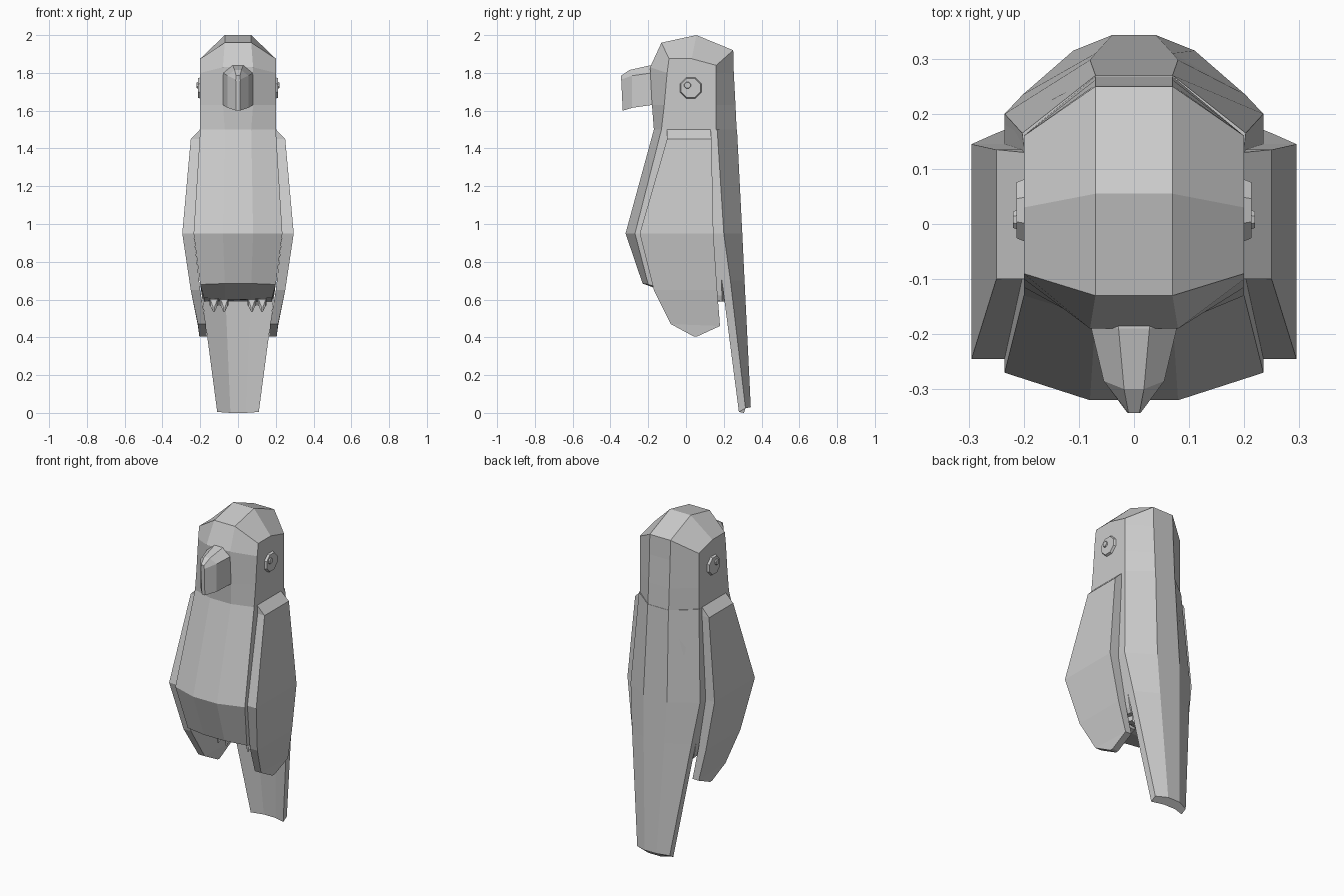
import bpy, bmesh
from math import cos, sin, pi

if "Cube" in bpy.data.objects:
    bpy.data.objects.remove(bpy.data.objects["Cube"])


def loft(name, rings, caps=(True, True)):
    """Skin closed rings with equal point counts into one solid."""
    bm = bmesh.new()
    vs = [[bm.verts.new(p) for p in r] for r in rings]
    n = len(rings[0])
    for a, b in zip(vs, vs[1:]):
        for i in range(n):
            j = (i + 1) % n
            bm.faces.new((a[i], a[j], b[j], b[i]))
    if caps[0]:
        bm.faces.new(vs[0])
    if caps[1]:
        bm.faces.new(vs[-1])
    bmesh.ops.remove_doubles(bm, verts=bm.verts, dist=0.0005)
    bmesh.ops.recalc_face_normals(bm, faces=bm.faces)
    me = bpy.data.meshes.new(name)
    bm.to_mesh(me)
    bm.free()
    ob = bpy.data.objects.new(name, me)
    bpy.context.collection.objects.link(ob)
    return ob


def sym(half):
    """Complete a right-hand half ring across x = 0."""
    return half + [(-x, y, z) for x, y, z in reversed(half)]


def flat(z, *pts):
    return [(x, y, z) for x, y in pts]


# Head and body, crown to underside
body = [
    [(.07, .055, 2.0), (.2, .03, 1.875), (.2, .03, 1.875), (.07, .055, 2.0)],
    [(.07, -.13, 1.96), (.2, -.09, 1.875), (.2, .16, 1.84), (.07, .25, 1.92)],
    [(.08, -.19, 1.83), (.2, -.1, 1.8), (.2, .16, 1.8), (.07, .253, 1.8)],
    [(.08, -.18, 1.63), (.2, -.115, 1.63), (.2, .16, 1.63), (.07, .262, 1.63)],
    flat(1.5, (.07, -.17), (.2, -.13), (.2, .16), (.07, .268)),
    flat(.95, (.08, -.32), (.235, -.27), (.235, .18), (.08, .28)),
    [(.07, -.23, .685), (.2, -.2, .68), (.19, .19, .62), (.07, .26, .62)],
    [(.07, 0, .6), (.18, 0, .61), (.18, .19, .59), (.07, .25, .59)],
]
loft("body", [sym(r) for r in body], caps=(False, True))

# Back plate running down into the curved tail
tail = [
    flat(1.5, (.07, .27), (.203, .165), (.2, .14), (.07, .2)),
    flat(.95, (.08, .298), (.235, .2), (.235, .15), (.08, .24)),
    flat(.7, (.07, .31), (.202, .235), (.202, .19), (.07, .255)),
    [(.04, .343, .03), (.11, .315, .025), (.11, .28, .005), (.04, .307, 0)],
]
loft("tail", [sym(r) for r in tail])

# Beak
beak = [
    [(.028, -.16, 1.84), (.08, -.16, 1.8), (.08, -.16, 1.63)],
    [(.028, -.19, 1.84), (.08, -.18, 1.8), (.08, -.18, 1.63)],
    [(.018, -.3, 1.815), (.055, -.285, 1.785), (.055, -.285, 1.615)],
    [(.01, -.343, 1.785), (.012, -.343, 1.765), (.01, -.335, 1.6)],
]
loft("beak", [sym(r) for r in beak])


def disc(name, x0, x1, y, z, r0, r1):
    """Eight-sided disc lying on the side of the head."""
    def ring(x, r):
        return [(x, y + r * cos((k + .5) * pi / 4), z + r * sin((k + .5) * pi / 4))
                for k in range(8)]
    loft(name, [ring(x0, r0), ring(x1, r1)])


for s, side in ((1, "right"), (-1, "left")):
    # Wing: shoulder bevel, widest at mid height, folded tip
    # (z front, z back, outer x, inner x, front y, back y)
    rows = [(1.5, 1.5, .2, .18, -.1, .13), (1.45, 1.45, .25, .19, -.1, .135),
            (.95, .95, .295, .235, -.245, .145), (.65, .65, .25, .2, -.17, .165),
            (.47, .46, .212, .17, -.08, .18), (.405, .405, .205, .165, .04, .06)]
    loft("wing_" + side, [[(s * xo, yf, zf), (s * xo, yb, zb),
                           (s * xi, yb, zb), (s * xi, yf, zf)]
                          for zf, zb, xo, xi, yf, yb in rows])

    # Eye and pupil
    disc("eye_" + side, s * .195, s * .213, .025, 1.72, .063, .055)
    disc("pupil_" + side, s * .21, s * .22, .008, 1.735, .02, .016)

    # Foot: two toes in front and two behind, each with a hooked claw
    for i, x in enumerate((.073, .128)):
        for d, label, y in ((-1, "front", .07), (1, "back", .09)):
            toe = [(y, .64, .58, .022), (y + d * .04, .62, .57, .024),
                   (y + d * .07, .6, .565, .018), (y + d * .08, .56, .535, .004)]
            loft(f"toe_{label}_{side}_{i + 1}",
                 [[(s * x - w, ty, zt), (s * x + w, ty, zt),
                   (s * x + w, ty, zb), (s * x - w, ty, zb)]
                  for ty, zt, zb, w in toe])
